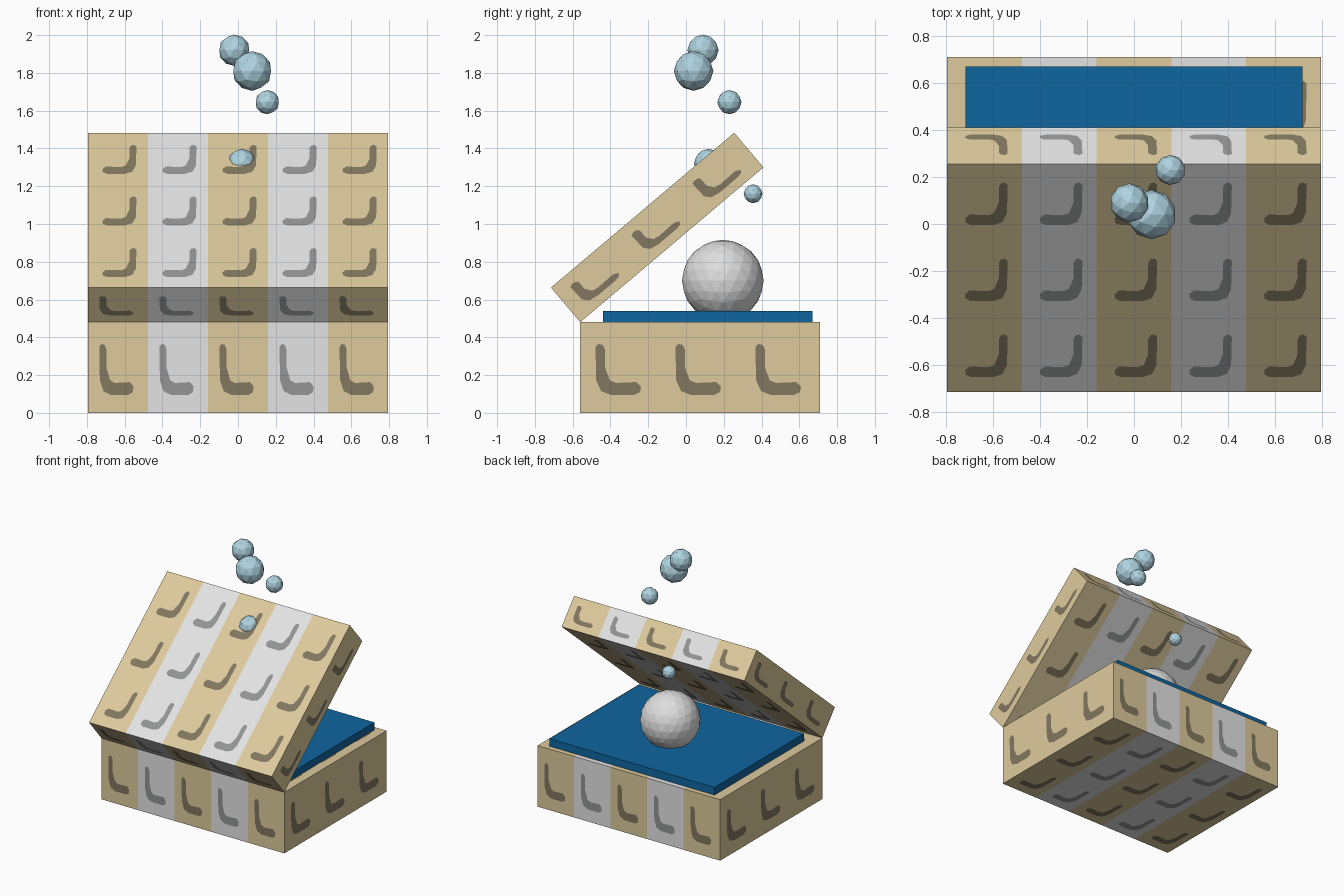
import bpy
import bmesh
from math import radians
from mathutils import Vector

if "Cube" in bpy.data.objects:
    bpy.data.objects.remove(bpy.data.objects["Cube"], do_unlink=True)


def material(name, rgb):
    """Flat material from an 8-bit display colour, stored as linear values."""
    linear = [((c / 255 + 0.055) / 1.055) ** 2.4 for c in rgb]
    mat = bpy.data.materials.new(name)
    mat.use_nodes = True
    mat.diffuse_color = (*linear, 1)
    bsdf = next(n for n in mat.node_tree.nodes if n.type == 'BSDF_PRINCIPLED')
    bsdf.inputs["Base Color"].default_value = (*linear, 1)
    return mat


TAN = material("tan", (222, 203, 157))
WHITE = material("off_white", (228, 228, 228))
TAN_MARK = material("brown_mark", (130, 120, 96))
GREY_MARK = material("grey_mark", (147, 149, 148))
BLUE = material("cushion_blue", (15, 102, 160))
PEARL = material("pearl", (222, 222, 222))
BUBBLE = material("bubble_blue", (175, 212, 225))

# Boot-shaped mark, drawn inside a unit cell
MARK = [(.19, .73), (.23, .76), (.28, .75), (.31, .70), (.31, .50), (.37, .36),
        (.45, .33), (.70, .34), (.76, .29), (.75, .23), (.68, .20), (.38, .20),
        (.26, .24), (.20, .36)]


def finish(name, bm, mats, location=(0, 0, 0), smooth=False):
    mesh = bpy.data.meshes.new(name)
    for f in bm.faces:
        f.smooth = smooth
    bm.to_mesh(mesh)
    bm.free()
    for m in mats:
        mesh.materials.append(m)
    obj = bpy.data.objects.new(name, mesh)
    obj.location = location
    bpy.context.collection.objects.link(obj)
    return obj


def panel(bm, origin, u, v, cols, rows, striped, mirrored):
    """One wall of a case: stripe columns plus a thin mark in every cell."""
    lift = u.cross(v).normalized() * 0.002
    strips = cols if striped else 1

    def add(points, index):
        f = bm.faces.new([bm.verts.new(p) for p in points])
        f.material_index = index

    for i in range(strips):
        a, b = origin + u * (i / strips), origin + u * ((i + 1) / strips)
        add([a, b, b + v, a + v], i % 2 if striped else 0)
    for i in range(cols):
        for j in range(rows):
            outline = [(1 - s, t) for s, t in MARK] if mirrored else MARK[::-1]
            add([origin + u * ((i + s) / cols) + v * ((j + t) / rows) + lift
                 for s, t in outline], 2 + (i % 2 if striped else 0))


def striped_case(name, width, depth, height, location):
    """Closed box whose origin lies on its lower front edge."""
    w = width / 2
    x, y, z = Vector((width, 0, 0)), Vector((0, depth, 0)), Vector((0, 0, height))
    bm = bmesh.new()
    panel(bm, Vector((-w, 0, 0)), x, z, 5, 1, True, False)          # front
    panel(bm, Vector((w, depth, 0)), -x, z, 5, 1, True, False)      # back
    panel(bm, Vector((w, 0, 0)), y, z, 3, 1, False, False)          # +x side
    panel(bm, Vector((-w, depth, 0)), -y, z, 3, 1, False, False)    # -x side
    panel(bm, Vector((-w, 0, height)), x, y, 5, 3, True, True)      # top
    panel(bm, Vector((w, 0, 0)), -x, y, 5, 3, True, True)           # bottom
    bmesh.ops.remove_doubles(bm, verts=bm.verts, dist=0.0001)
    return finish(name, bm, [TAN, WHITE, TAN_MARK, GREY_MARK], location)


def ball(name, centre, radius, mat, detail, smooth=False):
    bm = bmesh.new()
    bmesh.ops.create_icosphere(bm, subdivisions=detail, radius=radius)
    return finish(name, bm, [mat], centre, smooth)


# Case and its lid, hinged open along the front edge
striped_case("case_base", 1.59, 1.27, 0.48, (0, -0.56, 0))
lid = striped_case("case_lid", 1.59, 1.27, 0.24, (0, -0.56, 0.48))
lid.rotation_euler.x = radians(40.2)

# Cushion
bm = bmesh.new()
bmesh.ops.create_cube(bm, size=1)
bmesh.ops.scale(bm, vec=(1.435, 1.11, 0.08), verts=bm.verts)
finish("cushion", bm, [BLUE], (0, 0.115, 0.50))

# Pearl
ball("pearl", (0, 0.195, 0.70), 0.216, PEARL, 3)

# Rising bubbles
bubbles = [((-0.02, 0.09, 1.92), 0.083), ((0.075, 0.04, 1.81), 0.105),
           ((0.155, 0.23, 1.645), 0.064), ((-0.10, 0.355, 1.16), 0.05),
           ((0.02, 0.12, 1.32), 0.078)]
for n, (centre, radius) in enumerate(bubbles, 1):
    ball(f"bubble_{n}", centre, radius, BUBBLE, 2)
